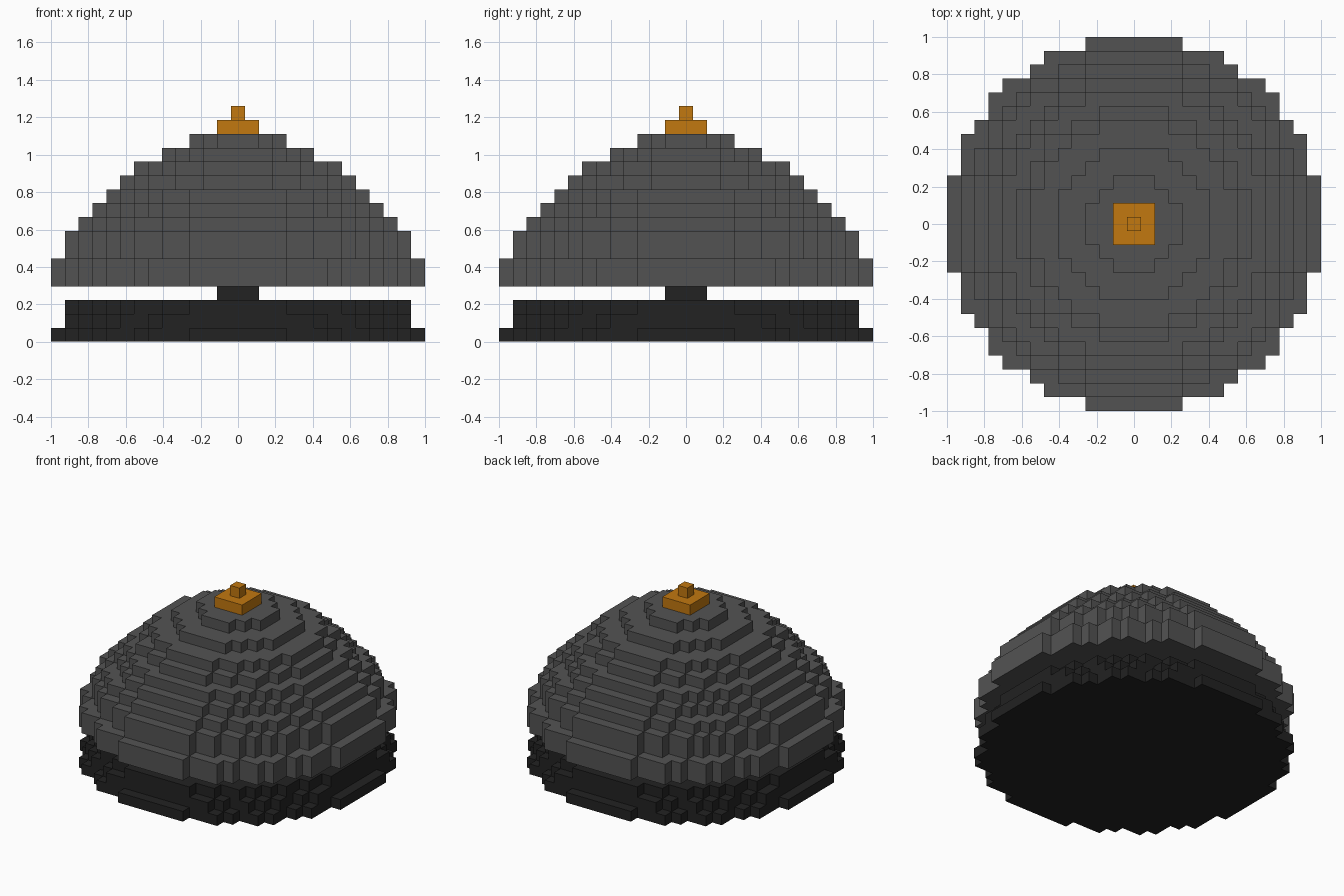
import bpy
import bmesh

cube = bpy.data.objects.get("Cube")
if cube:
    bpy.data.objects.remove(cube, do_unlink=True)

U = 2 / 27  # size of one block


def material(name, rgb):
    m = bpy.data.materials.new(name)
    m.use_nodes = True
    m.diffuse_color = (*rgb, 1)
    bsdf = next(n for n in m.node_tree.nodes if n.type == 'BSDF_PRINCIPLED')
    bsdf.inputs["Base Color"].default_value = (*rgb, 1)
    bsdf.inputs["Roughness"].default_value = 0.8
    return m


def disc(radius, reach):
    """Grid cells whose centres lie within a circle, clipped to a reach."""
    r = range(-reach, reach + 1)
    return {(x, y) for x in r for y in r if x * x + y * y <= radius * radius}


def runs(cells):
    """Join neighbouring cells of each row into strips (x0, x1, y)."""
    for x, y in sorted(cells):
        if (x - 1, y) not in cells:
            end = x
            while (end + 1, y) in cells:
                end += 1
            yield x - 0.5, end + 0.5, y


def stepped_part(name, tiers, mat):
    """Closed stack of blocky discs; tiers are (radius, reach, bottom, top)."""
    bm = bmesh.new()

    def quad(points):
        bm.faces.new([bm.verts.new((x * U, y * U, z * U)) for x, y, z in points])

    discs = [set()] + [disc(t[0], t[1]) for t in tiers] + [set()]
    for i, (_, _, z0, z1) in enumerate(tiers, 1):
        cells = discs[i]
        # exposed top and bottom
        for a, b, y in runs(cells - discs[i + 1]):
            quad([(a, y - .5, z1), (b, y - .5, z1), (b, y + .5, z1), (a, y + .5, z1)])
        for a, b, y in runs(cells - discs[i - 1]):
            quad([(a, y + .5, z0), (b, y + .5, z0), (b, y - .5, z0), (a, y - .5, z0)])
        # front walls, turned to all four sides
        edge = {(x, y) for x, y in cells if (x, y - 1) not in cells}
        for a, b, y in runs(edge):
            y -= 0.5
            wall = [(a, y, z0), (b, y, z0), (b, y, z1), (a, y, z1)]
            for _ in range(4):
                quad(wall)
                wall = [(-q, p, z) for p, q, z in wall]

    bmesh.ops.remove_doubles(bm, verts=bm.verts[:], dist=1e-5)
    mesh = bpy.data.meshes.new(name)
    bm.to_mesh(mesh)
    bm.free()
    mesh.materials.append(mat)
    obj = bpy.data.objects.new(name, mesh)
    bpy.context.collection.objects.link(obj)
    return obj


black = material("black", (0.016, 0.016, 0.016))
grey = material("dark grey", (0.086, 0.086, 0.086))
gold = material("gold", (0.539, 0.188, 0.005))

# base plate with the short post that carries the dome
stepped_part("base_and_post", [
    (13.5, 13, 0, 1), (13, 12, 1, 2), (12.5, 12, 2, 3), (1.5, 1, 3, 4)], black)

# stepped dome: (radius, bottom, top)
dome = [(13.5, 4, 6), (12.5, 6, 8), (11.5, 8, 9), (10.5, 9, 10), (9.5, 10, 11),
        (8.5, 11, 12), (7.5, 12, 13), (5.5, 13, 14), (3.5, 14, 15)]
stepped_part("dome", [(r, int(r), a, b) for r, a, b in dome], grey)

# push button on top
stepped_part("button", [(1.5, 1, 15, 16), (0.5, 0, 16, 17)], gold)
